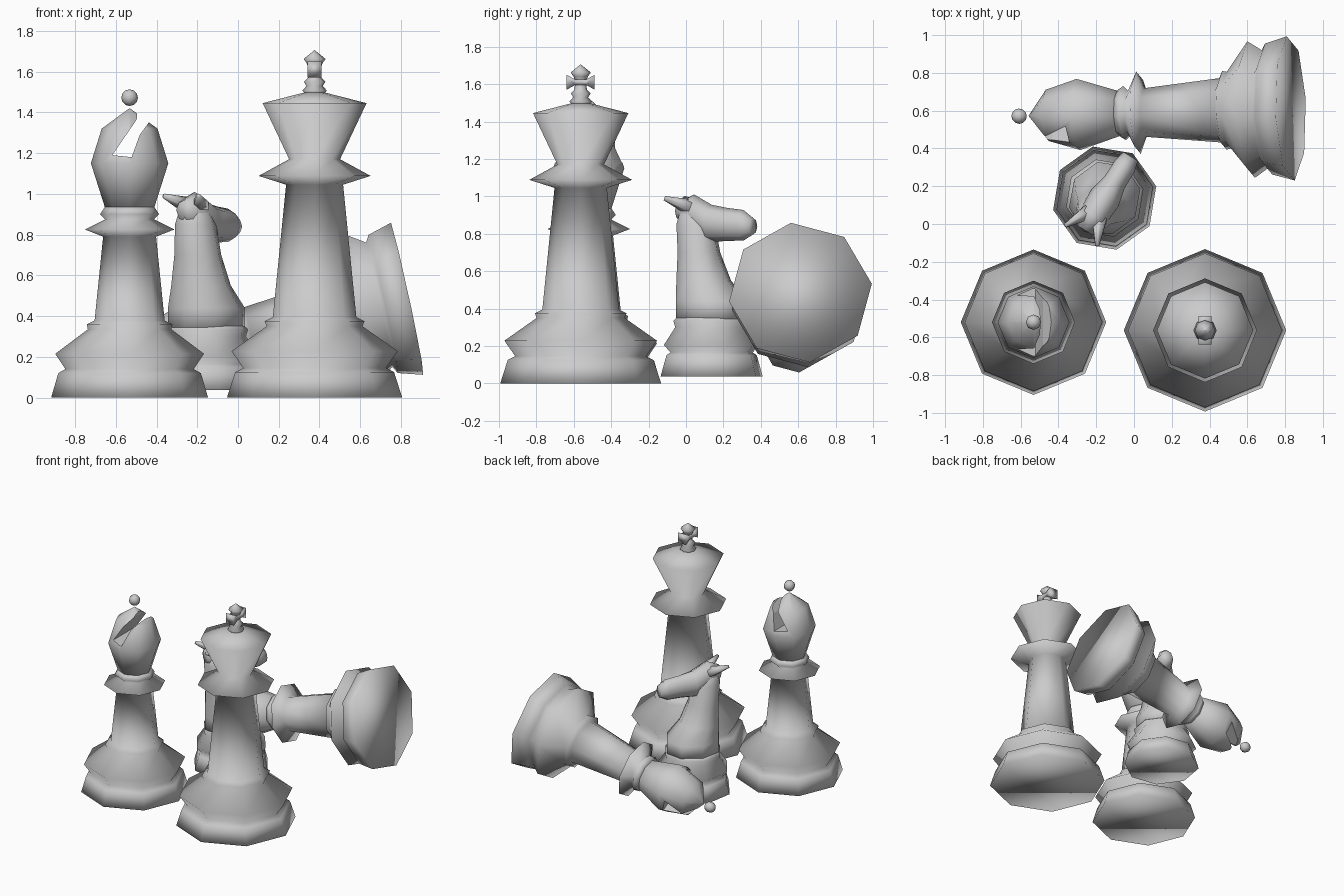
import bpy, bmesh, math
from mathutils import Matrix, Vector

cube = bpy.data.objects.get("Cube")
if cube:
    bpy.data.objects.remove(cube)

grey = bpy.data.materials.new("plain grey")
grey.use_nodes = True
grey.diffuse_color = (0.6, 0.6, 0.6, 1)
grey.node_tree.nodes["Principled BSDF"].inputs["Base Color"].default_value = (0.6, 0.6, 0.6, 1)
SIDES = 8


def finish(name, bm, matrix, smooth=True):
    bmesh.ops.recalc_face_normals(bm, faces=bm.faces)
    mesh = bpy.data.meshes.new(name)
    bm.to_mesh(mesh)
    bm.free()
    mesh.materials.append(grey)
    for face in mesh.polygons:
        face.use_smooth = smooth
    obj = bpy.data.objects.new(name, mesh)
    bpy.context.collection.objects.link(obj)
    obj.matrix_world = matrix
    return obj


def loft(bm, rings):
    """Bridge equal-length rings of points and cap both ends."""
    loops = [[bm.verts.new(p) for p in ring] for ring in rings]
    for low, high in zip(loops, loops[1:]):
        for i in range(len(low)):
            j = (i + 1) % len(low)
            bm.faces.new((low[i], low[j], high[j], high[i]))
    bm.faces.new(loops[0][::-1])
    bm.faces.new(loops[-1])


def oval(z, u, a, b):
    steps = [math.tau * i / SIDES for i in range(SIDES)]
    return [(u + a * math.cos(t), b * math.sin(t), z) for t in steps]


def lathe(name, profile, matrix):
    bm = bmesh.new()
    loft(bm, [oval(z, 0, r, r) for r, z in profile])
    return finish(name, bm, matrix)


def prism(name, outline, matrix, half, along_y=True, smooth=True):
    """Extrude an outline drawn in a vertical plane to both sides."""
    bm = bmesh.new()
    place = (lambda p, d: (p[0], d, p[1])) if along_y else (lambda p, d: (d, p[0], p[1]))
    loft(bm, [[place(p, d) for p in outline] for d in (-half, half)])
    return finish(name, bm, matrix, smooth)


# King: turned body, finial and flared cross arms
king_at = Matrix.Translation((0.376, -0.563, 0))
lathe("king_body", [
    (0.43, 0), (0.39, 0.125), (0.35, 0.145), (0.408, 0.228), (0.235, 0.35),
    (0.245, 0.375), (0.205, 0.395), (0.14, 1.045), (0.275, 1.088), (0.125, 1.17),
    (0.255, 1.445), (0.06, 1.495), (0.03, 1.5)], king_at)
lathe("king_finial", [
    (0.04, 1.48), (0.06, 1.507), (0.04, 1.53), (0.053, 1.55), (0.033, 1.57),
    (0.03, 1.61), (0.038, 1.64), (0.054, 1.662), (0.001, 1.705)], king_at)
prism("king_cross_arms", [
    (-0.075, 1.57), (-0.03, 1.595), (0.03, 1.595), (0.075, 1.57),
    (0.075, 1.65), (0.03, 1.625), (-0.03, 1.625), (-0.075, 1.65)],
    king_at, 0.035, along_y=False)


def bishop(name, matrix):
    lathe(name + "_body", [
        (0.385, 0), (0.35, 0.12), (0.315, 0.14), (0.365, 0.215), (0.205, 0.335),
        (0.21, 0.36), (0.172, 0.378), (0.13, 0.79), (0.22, 0.825), (0.12, 0.875),
        (0.145, 0.9), (0.122, 0.935)], matrix)
    head = lathe(name + "_head", [
        (0.12, 0.93), (0.19, 1.15), (0.137, 1.32), (0.001, 1.42)], matrix)
    # Slanted mitre slot
    cutter = prism(name + "_slot_cutter", [
        (-0.085, 1.19), (0.01, 1.18), (0.05, 1.29), (0.083, 1.335),
        (0.2, 1.5), (0.04, 1.5), (0.035, 1.365)], matrix, 0.4, smooth=False)
    cutter.hide_render = True
    cutter.hide_viewport = True
    cutter.display_type = 'WIRE'
    slot = head.modifiers.new("slot", 'BOOLEAN')
    slot.operation = 'DIFFERENCE'
    slot.solver = 'EXACT'
    slot.object = cutter
    bm = bmesh.new()
    bmesh.ops.create_uvsphere(bm, u_segments=SIDES, v_segments=6, radius=0.041)
    finish(name + "_ball", bm, matrix @ Matrix.Translation((0, 0, 1.472)))


bishop("standing_bishop", Matrix.Translation((-0.532, -0.52, 0)))

# Fallen bishop: axis tips toward -x, slot turned low and to the front
axis = Vector((-0.977, -0.028, -0.211)).normalized()
roll = math.radians(233)
side = Vector((0, math.cos(roll), math.sin(roll)))
side = (side - axis * side.dot(axis)).normalized()
turn = Matrix((side, axis.cross(side), axis)).transposed().to_4x4()
bishop("fallen_bishop", Matrix.Translation((0.83, 0.612, 0.485)) @ turn)

# Knight: turned base, lofted neck and head, two ears
knight_at = Matrix.Translation((-0.155, 0.137, 0)) @ Matrix.Rotation(math.radians(58), 4, 'Z')
lathe("knight_base", [
    (0.28, 0.037), (0.248, 0.15), (0.225, 0.165), (0.262, 0.205),
    (0.2, 0.3), (0.21, 0.335), (0.18, 0.36)], knight_at)
bm = bmesh.new()
loft(bm, [oval(*s) for s in (
    (0.33, 0, 0.2, 0.19), (0.44, 0, 0.2, 0.19), (0.55, -0.05, 0.15, 0.15),
    (0.7, -0.08, 0.115, 0.12), (0.85, -0.1, 0.11, 0.1), (0.96, -0.11, 0.07, 0.06))])
finish("knight_neck", bm, knight_at)

bm = bmesh.new()
rings = []
for u, z, height, width in (
        (-0.2, 0.92, 0.05, 0.05), (-0.11, 0.91, 0.1, 0.078), (0, 0.855, 0.1, 0.085),
        (0.1, 0.85, 0.088, 0.062), (0.2, 0.845, 0.082, 0.06), (0.26, 0.84, 0.045, 0.045)):
    rings.append([(u, width * y, z + height * x) for x, y, _ in oval(0, 0, 1, 1)])
loft(bm, rings)
finish("knight_head", bm, knight_at)

for name, s in (("left_ear", 1), ("right_ear", -1)):
    bm = bmesh.new()
    start, tip = Vector((-0.11, 0.035 * s, 0.94)), Vector((-0.235, 0.1 * s, 0.99))
    spin = (tip - start).to_track_quat('Z', 'Y').to_matrix().to_4x4()
    bmesh.ops.create_cone(bm, segments=6, radius1=0.045, radius2=0.012, cap_ends=True,
                          depth=(tip - start).length,
                          matrix=Matrix.Translation((start + tip) / 2) @ spin)
    finish("knight_" + name, bm, knight_at)
